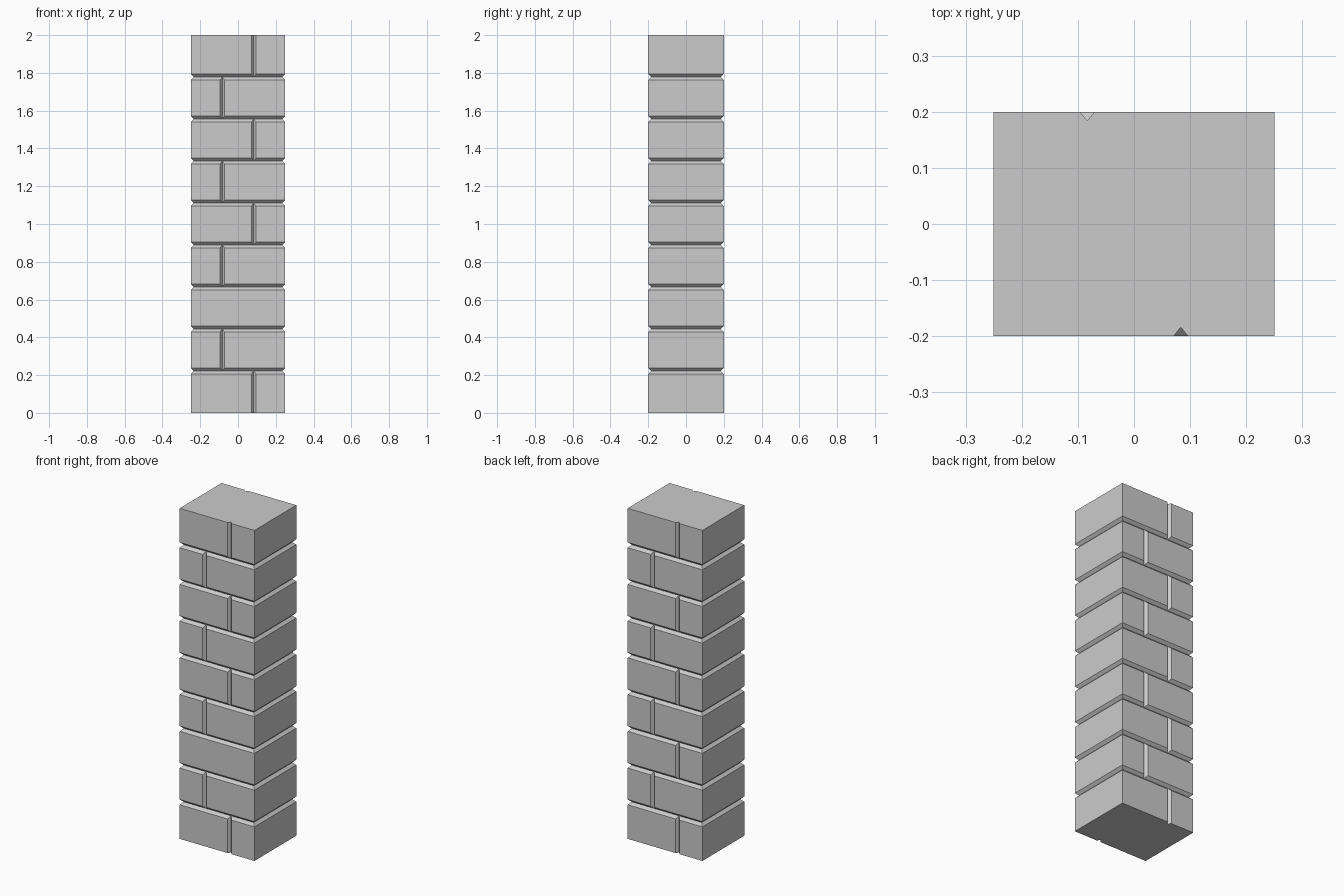
import bpy, bmesh

if "Cube" in bpy.data.objects:
    bpy.data.objects.remove(bpy.data.objects["Cube"])

HX, HY, HEIGHT = 0.25, 0.2, 2.0      # half width, half depth, height
COURSES = 9
JOINT = 0.016                        # half height and depth of the mortar V
SLOT_X, SLOT_W = HX / 3, 0.013       # vertical joint position and half width
PLAIN_FRONT = 2                      # course with no vertical joint in front


def outline(k, core=False):
    """Plan outline of course k; core gives the recessed joint line."""
    inset = JOINT if core else 0.0
    hx, hy = HX - inset, HY - inset
    active = SLOT_X if k % 2 == 0 else -SLOT_X
    pts = []
    for side in (1, -1):             # front, then back as a half turn
        pts.append((-hx * side, -hy * side))
        for sx in (-SLOT_X, SLOT_X):
            cut = sx == active and not (side == 1 and k == PLAIN_FRONT)
            depth = JOINT if cut and not core else 0.0
            w = 0.0 if core else SLOT_W
            for dx, dy in ((-w, 0), (0, depth), (w, 0)):
                pts.append(((sx + dx) * side, (-hy + dy) * side))
        pts.append((hx * side, -hy * side))
    return pts


# Stack of outlines: two per course, one at each joint
levels = []
for k in range(COURSES):
    low, high = HEIGHT * k / COURSES, HEIGHT * (k + 1) / COURSES
    if k > 0:
        levels.append((low, outline(k, core=True)))
    levels.append((low + (JOINT if k > 0 else 0), outline(k)))
    levels.append((high - (JOINT if k < COURSES - 1 else 0), outline(k)))

# Loft the stack into one closed brick column
bm = bmesh.new()
rings = [[bm.verts.new((x, y, z)) for x, y in pts] for z, pts in levels]
for a, b in zip(rings, rings[1:]):
    for i in range(len(a)):
        j = (i + 1) % len(a)
        bm.faces.new((a[i], a[j], b[j], b[i]))
bm.faces.new(rings[0][::-1])
bm.faces.new(rings[-1])
bmesh.ops.remove_doubles(bm, verts=bm.verts, dist=1e-5)
bmesh.ops.dissolve_limit(bm, angle_limit=0.01, verts=bm.verts, edges=bm.edges)
bmesh.ops.recalc_face_normals(bm, faces=bm.faces)

mesh = bpy.data.meshes.new("brick_column")
bm.to_mesh(mesh)
bm.free()
bpy.context.collection.objects.link(bpy.data.objects.new("brick_column", mesh))
